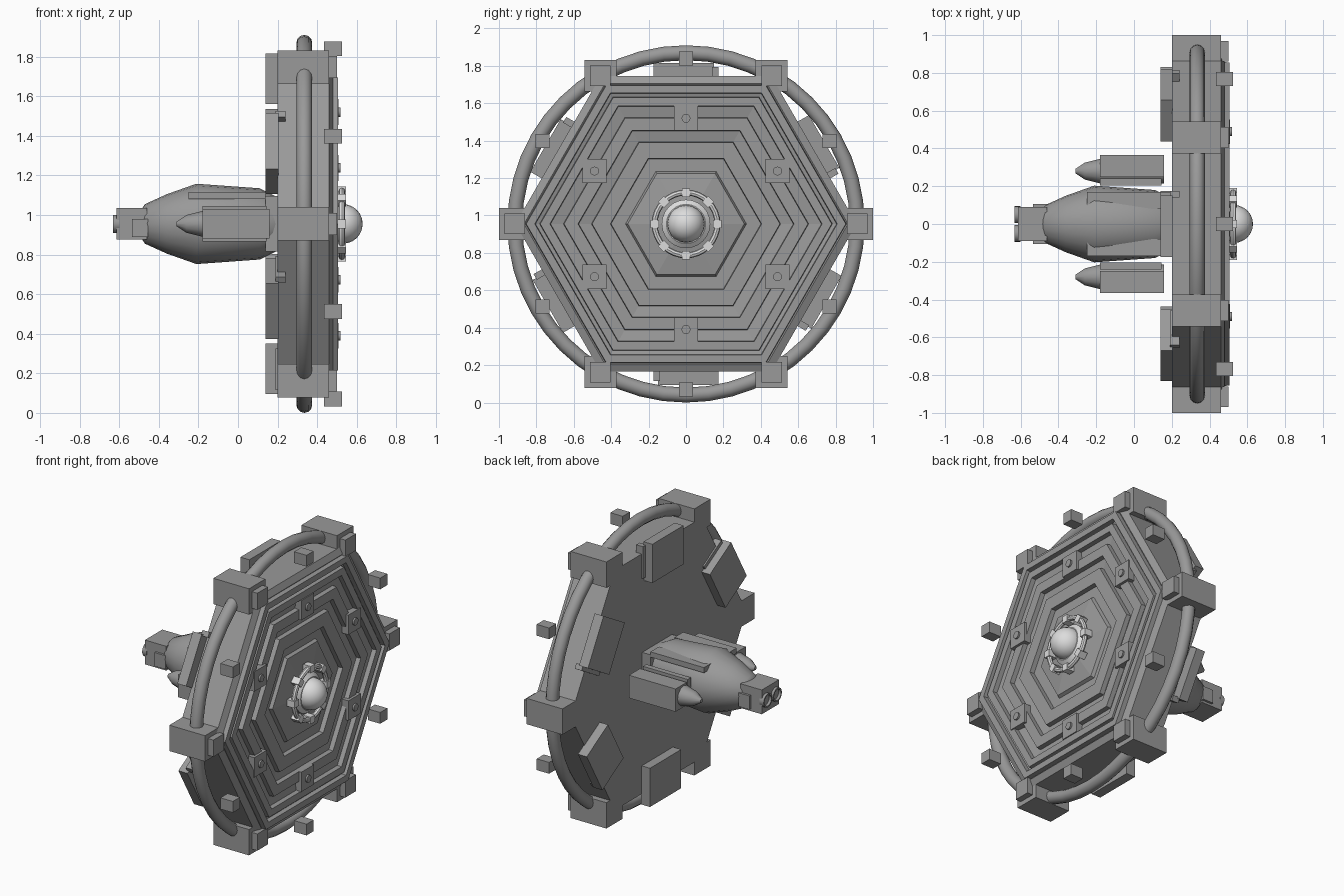
import bpy, bmesh
from math import cos, sin, pi, radians
from mathutils import Matrix, Vector

cube = bpy.data.objects.get("Cube")
if cube:
    bpy.data.objects.remove(cube, do_unlink=True)

CZ = 0.955                      # height of the main axis, which runs along x
HEX = cos(pi / 6)


def material(name, v):
    m = bpy.data.materials.new(name)
    m.use_nodes = True
    m.diffuse_color = (v, v, v, 1)
    m.node_tree.nodes["Principled BSDF"].inputs["Base Color"].default_value = (v, v, v, 1)
    return m


GREY = material("hull grey", 0.32)
PALE = material("pale grey", 0.72)


def finish(name, bm, mat=GREY, smooth=False):
    bmesh.ops.recalc_face_normals(bm, faces=bm.faces[:])
    me = bpy.data.meshes.new(name)
    bm.to_mesh(me)
    bm.free()
    me.materials.append(mat)
    ob = bpy.data.objects.new(name, me)
    bpy.context.scene.collection.objects.link(ob)
    if smooth:
        bpy.ops.object.select_all(action='DESELECT')
        ob.select_set(True)
        bpy.context.view_layer.objects.active = ob
        bpy.ops.object.shade_smooth_by_angle(angle=radians(35))
    return ob


def box(name, lo, hi, mat=GREY, turn=0.0):
    """Box between two corners given about the axis, then turned around it."""
    lo, hi = Vector(lo), Vector(hi)
    bm = bmesh.new()
    m = (Matrix.Translation((0, 0, CZ)) @ Matrix.Rotation(turn, 4, 'X')
         @ Matrix.Translation((lo + hi) / 2) @ Matrix.Diagonal((*(hi - lo), 1)))
    bmesh.ops.create_cube(bm, size=1, matrix=m)
    return finish(name, bm, mat)


def lathe(name, profile, sides, y=0, z=0, mat=GREY, smooth=False, closed=False):
    """Turn (x, radius) points around an axis along x."""
    bm = bmesh.new()
    rings = []
    for x, r in profile:
        rings.append([bm.verts.new((x, y + r * cos(2 * pi * i / sides),
                                    CZ + z + r * sin(2 * pi * i / sides))) for i in range(sides)])
    pairs = list(zip(rings, rings[1:]))
    if closed:
        pairs.append((rings[-1], rings[0]))
    else:
        bm.faces.new(rings[0])
        bm.faces.new(rings[-1])
    for a, b in pairs:
        for i in range(sides):
            j = (i + 1) % sides
            bm.faces.new((a[i], a[j], b[j], b[i]))
    return finish(name, bm, mat, smooth)


def ring(name, x, major, minor, mat=GREY, sides=48, steps=12):
    tube = [(x + minor * cos(2 * pi * i / steps), major + minor * sin(2 * pi * i / steps))
            for i in range(steps)]
    return lathe(name, tube, sides, mat=mat, smooth=True, closed=True)


# Six-sided dish with concentric ridges and a low central cone
dish = [(0.2, 0.79), (0.46, 0.79), (0.48, 0.75)]
for outer, inner, top in ((0.74, 0.70, 0.505), (0.675, 0.63, 0.50),
                          (0.565, 0.50, 0.49), (0.435, 0.35, 0.48)):
    dish += [(top - 0.03, outer + 0.003), (top, outer), (top, inner), (top - 0.03, inner - 0.003)]
dish += [(0.45, 0.28), (0.47, 0.27), (0.50, 0.08)]
lathe("dish", [(x, a / HEX) for x, a in dish], 6)

# Round tube that ties the corners together
ring("outer_tube", 0.335, 0.915, 0.04)

for k in range(6):
    # Corner blocks and their raised caps
    a = k * pi / 3
    y, z = 0.915 * cos(a), 0.915 * sin(a)
    for part, h, x0, x1 in (("corner_block", 0.085, 0.2, 0.46), ("corner_cap", 0.055, 0.46, 0.5)):
        box(f"{part}_{k}", (x0, y - h, z - h), (x1, y + h, z + h))

    # Free-standing cubes beyond the edge middles
    b = a + pi / 6
    y, z = 0.885 * cos(b), 0.885 * sin(b)
    box(f"outer_cube_{k}", (0.435, y - 0.037, z - 0.037), (0.525, y + 0.037, z + 0.037))

    # Plates with bolts on the ridges
    y, z = 0.565 * cos(b), 0.565 * sin(b)
    box(f"bolt_plate_{k}", (0.46, y - 0.065, z - 0.065), (0.507, y + 0.065, z + 0.065))
    lathe(f"bolt_{k}", [(0.5, 0.024), (0.518, 0.024)], 12, y, z, smooth=True)

    # Thick panels on the rear, each with a thinner side panel
    box(f"rear_panel_{k}", (0.14, 0.605, -0.15), (0.205, 0.86, 0.175), turn=b)
    box(f"rear_side_panel_{k}", (0.19, 0.63, -0.175), (0.24, 0.84, -0.14), turn=b)

# Central sensor: dome, ring and eight lugs
bm = bmesh.new()
bmesh.ops.create_uvsphere(bm, u_segments=20, v_segments=12, radius=0.1,
                          matrix=Matrix.Translation((0.53, 0, CZ)) @ Matrix.Rotation(pi / 2, 4, 'Y'))
finish("sensor_dome", bm, PALE, smooth=True)
lathe("sensor_base", [(0.46, 0.13), (0.51, 0.13), (0.53, 0.105)], 24, mat=PALE, smooth=True)
ring("sensor_ring", 0.525, 0.168, 0.016, PALE, 32, 8)
for k in range(8):
    box(f"sensor_lug_{k}", (0.49, 0.145, -0.022), (0.545, 0.19, 0.022), PALE, turn=k * pi / 4)

# Engine hull behind the dish
lathe("engine_hull", [(0.22, 0.125), (0.11, 0.18), (-0.21, 0.203), (-0.36, 0.15), (-0.47, 0.1),
                      (-0.49, 0.07)], 20, smooth=True)
box("engine_mount", (0.14, -0.14, -0.14), (0.24, 0.17, 0.14))

# Tail blocks and twin nozzles
box("tail_block", (-0.615, -0.09, -0.08), (-0.46, 0.09, 0.08))
box("tail_collar", (-0.535, -0.105, -0.065), (-0.455, 0.105, 0.025))
for side in (-1, 1):
    y = side * 0.05
    lathe(f"nozzle_{side}", [(-0.6, 0.045), (-0.632, 0.045), (-0.632, 0.036), (-0.6, 0.036)],
          16, y, smooth=True, closed=True)

    # Side pods with pointed tips, covers and upper fins
    lathe(f"side_pod_{side}", [(0.16, 0.065), (-0.18, 0.065), (-0.26, 0.045), (-0.31, 0.012)],
          12, side * 0.28, smooth=True)
    y0, y1 = sorted((side * 0.25, side * 0.365))
    box(f"pod_cover_{side}", (-0.18, y0, -0.075), (0.16, y1, 0.075))
    y0, y1 = sorted((side * 0.205, side * 0.24))
    box(f"pod_fin_{side}", (-0.18, y0, -0.09), (0.145, y1, 0.09))
    y0, y1 = sorted((side * 0.08, side * 0.17))
    box(f"hull_rail_{side}", (-0.25, y0, 0.125), (0.14, y1, 0.16))
